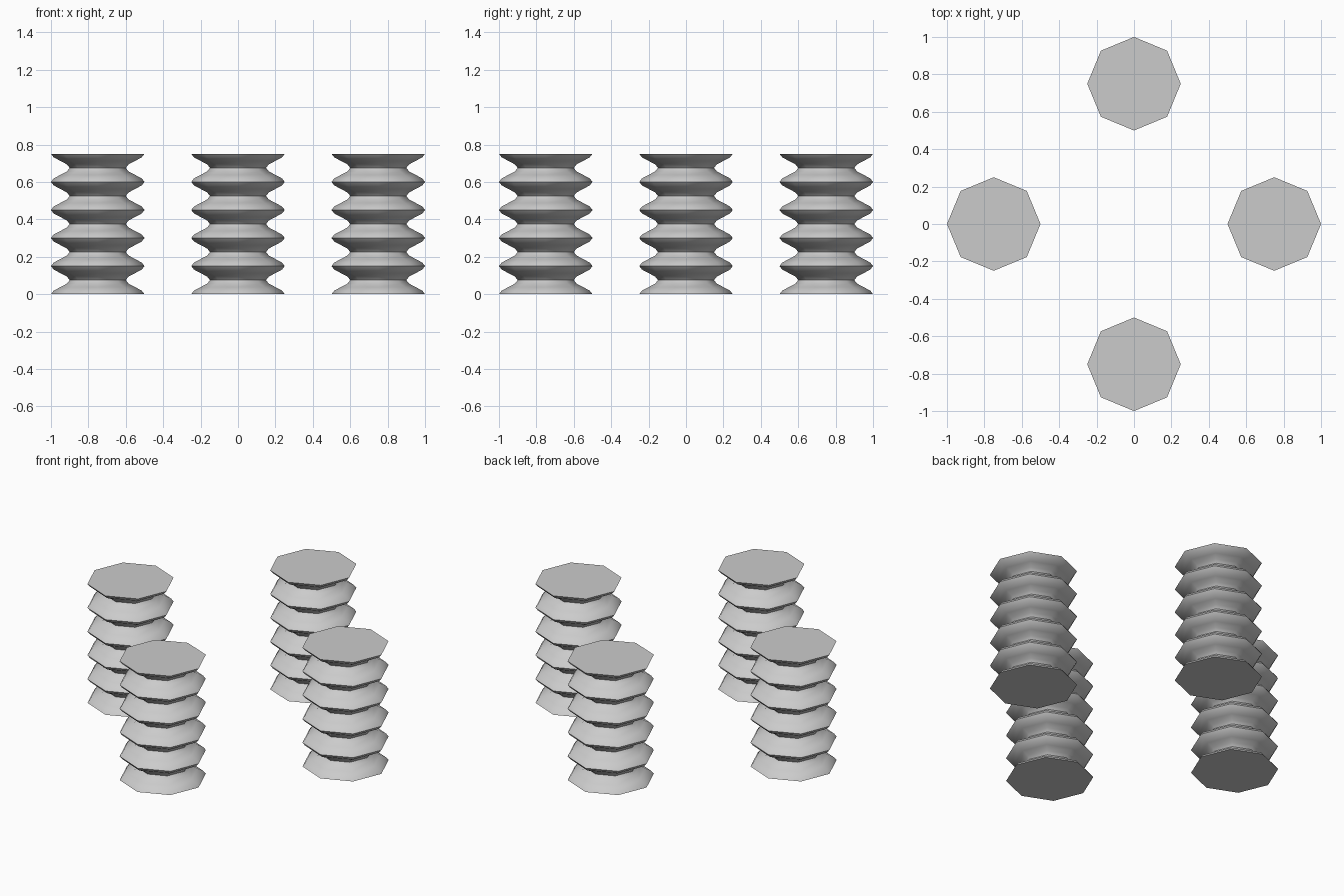
import bpy, bmesh
from math import cos, sin, pi, radians

if "Cube" in bpy.data.objects:
    bpy.data.objects.remove(bpy.data.objects["Cube"])

SIDES, WAVES, STEPS, HEIGHT = 8, 5, 8, 0.75


def spring_column(name, cx, cy):
    # octagonal rings whose radius follows a wave up the column
    bm = bmesh.new()
    rings = []
    n = WAVES * STEPS
    for i in range(n + 1):
        r = 0.2 + 0.05 * cos(2 * pi * i / STEPS)
        z = HEIGHT * i / n
        rings.append([bm.verts.new((r * cos(2 * pi * k / SIDES), r * sin(2 * pi * k / SIDES), z))
                      for k in range(SIDES)])
    for a, b in zip(rings, rings[1:]):
        for k in range(SIDES):
            j = (k + 1) % SIDES
            bm.faces.new((a[k], a[j], b[j], b[k]))
    # flat end caps
    bm.faces.new(rings[0][::-1])
    bm.faces.new(rings[-1])
    mesh = bpy.data.meshes.new(name)
    bm.to_mesh(mesh)
    bm.free()
    ob = bpy.data.objects.new(name, mesh)
    ob.location = (cx, cy, 0)
    bpy.context.collection.objects.link(ob)
    bpy.ops.object.select_all(action='DESELECT')
    ob.select_set(True)
    bpy.context.view_layer.objects.active = ob
    bpy.ops.object.shade_smooth_by_angle(angle=radians(60))


# four columns around the centre
for name, x, y in (("right_column", 0.75, 0), ("left_column", -0.75, 0),
                   ("back_column", 0, 0.75), ("front_column", 0, -0.75)):
    spring_column(name, x, y)
